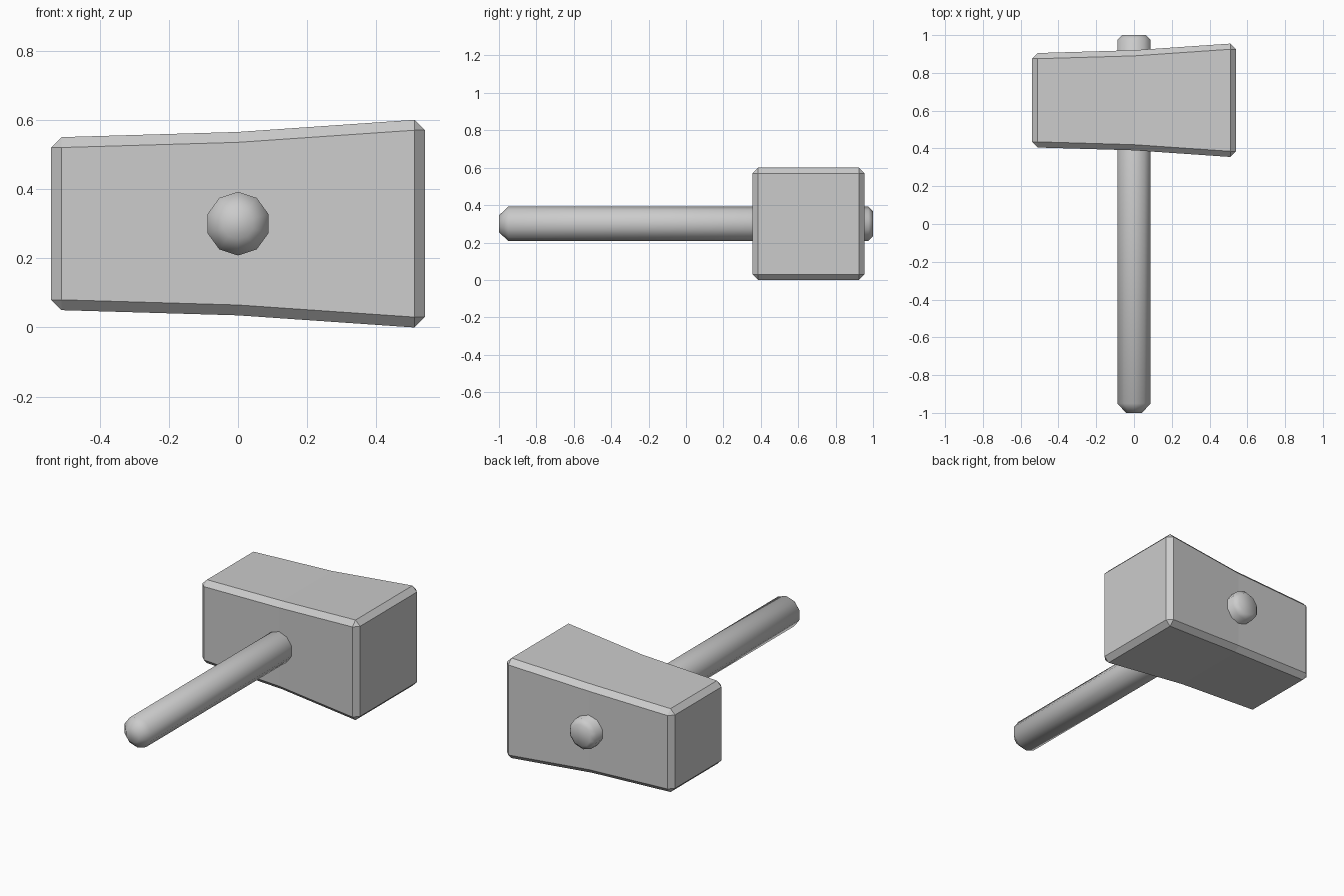
import bpy, bmesh
from math import sin, cos, pi

cube = bpy.data.objects.get("Cube")
if cube:
    bpy.data.objects.remove(cube, do_unlink=True)

grey = bpy.data.materials.new("plain_grey")
grey.use_nodes = True
colour = (0.6, 0.6, 0.6, 1)
grey.diffuse_color = colour
grey.node_tree.nodes["Principled BSDF"].inputs["Base Color"].default_value = colour


def loft(name, rings, smooth):
    """Bridge equal rings of points and cap both ends."""
    bm = bmesh.new()
    loops = [[bm.verts.new(p) for p in ring] for ring in rings]
    n = len(loops[0])
    for a, b in zip(loops, loops[1:]):
        for i in range(n):
            j = (i + 1) % n
            bm.faces.new((a[i], a[j], b[j], b[i]))
    for end in (loops[0], loops[-1]):
        bm.faces.new(end)
    bmesh.ops.remove_doubles(bm, verts=bm.verts, dist=0.0001)
    bmesh.ops.recalc_face_normals(bm, faces=bm.faces)
    for face in bm.faces:
        face.smooth = smooth
    mesh = bpy.data.meshes.new(name)
    bm.to_mesh(mesh)
    bm.free()
    mesh.materials.append(grey)
    obj = bpy.data.objects.new(name, mesh)
    bpy.context.collection.objects.link(obj)
    return obj


HEAD_Y, MID_Z, BEVEL = 0.655, 0.3, 0.03


def square_ring(x, half, cut):
    """Square section whose corners are cut off by the given amount."""
    s = half - cut
    corners = [(half, -s), (half, s), (s, half), (-s, half),
               (-half, s), (-half, -s), (-s, -half), (s, -half)]
    return [(x, HEAD_Y + y, MID_Z + z) for y, z in corners]


# Flared mallet head with bevelled edges; the end rings close to squares
loft("mallet_head", [
    square_ring(-0.54, 0.22, 0),
    square_ring(-0.51, 0.25, BEVEL),
    square_ring(0, 0.265, BEVEL),
    square_ring(0.51, 0.3, BEVEL),
    square_ring(0.54, 0.27, 0),
], False)


def round_ring(y, radius, sides=10):
    return [(radius * sin(2 * pi * i / sides), y,
             MID_Z + radius * cos(2 * pi * i / sides)) for i in range(sides)]


# Ten-sided handle, tapered at both tips, passing through the head
loft("handle", [
    round_ring(-1, 0.045),
    round_ring(-0.95, 0.092),
    round_ring(0.975, 0.092),
    round_ring(1, 0.066),
], True)
